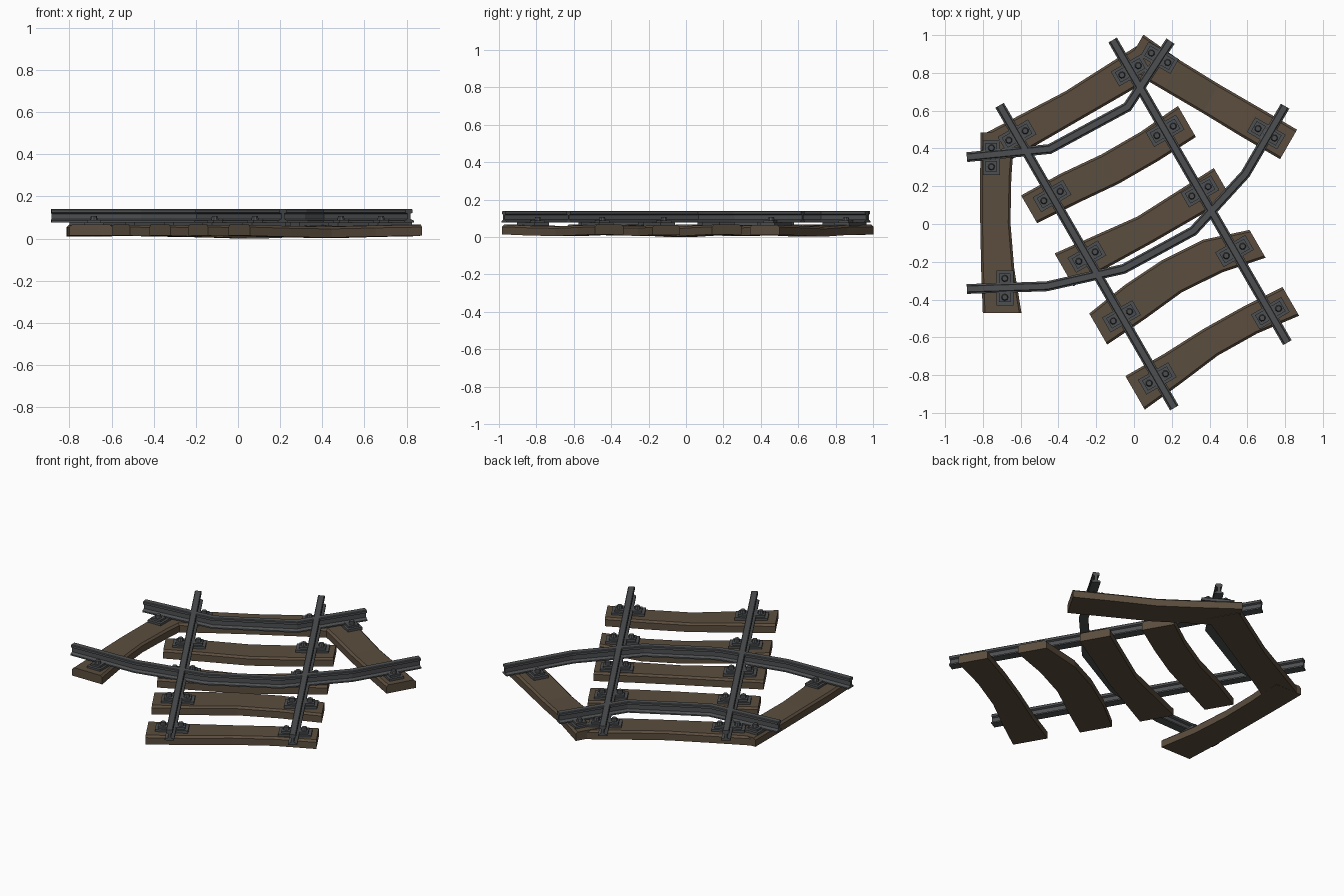
import bpy, bmesh, math
from mathutils import Vector, Matrix

if "Cube" in bpy.data.objects:
    bpy.data.objects.remove(bpy.data.objects["Cube"])


def material(name, rgb):
    m = bpy.data.materials.new(name)
    m.diffuse_color = (*rgb, 1)
    m.use_nodes = True
    m.node_tree.nodes["Principled BSDF"].inputs["Base Color"].default_value = m.diffuse_color
    return m


WOOD = material("weathered_wood", (0.105, 0.075, 0.048))
STEEL = material("dark_steel", (0.075, 0.078, 0.082))


def finish(name, bm, mat):
    bmesh.ops.recalc_face_normals(bm, faces=bm.faces)
    me = bpy.data.meshes.new(name)
    bm.to_mesh(me)
    bm.free()
    me.materials.append(mat)
    ob = bpy.data.objects.new(name, me)
    bpy.context.collection.objects.link(ob)
    return ob


def loft(name, rings, mat):
    bm = bmesh.new()
    rows = [[bm.verts.new(p) for p in r] for r in rings]
    n = len(rows[0])
    for a, b in zip(rows, rows[1:]):
        for i in range(n):
            j = (i + 1) % n
            bm.faces.new((a[i], a[j], b[j], b[i]))
    bm.faces.new(rows[0])
    bm.faces.new(rows[-1])
    return finish(name, bm, mat)


# I-shaped rail section, swept along a path with mitred joints
HALF = [(0.026, 0.077), (0.026, 0.085), (0.008, 0.093), (0.008, 0.118),
        (0.019, 0.123), (0.019, 0.136), (0.015, 0.14)]
SECTION = HALF + [(-x, z) for x, z in reversed(HALF)]


def rail(name, path):
    pts = [Vector(p) for p in path]
    dirs = [(b - a).normalized() for a, b in zip(pts, pts[1:])]
    rings = []
    for i, p in enumerate(pts):
        d0, d1 = dirs[max(i - 1, 0)], dirs[min(i, len(dirs) - 1)]
        t = (d0 + d1).normalized()
        side = Vector((t.y, -t.x)) / t.dot(d1)
        rings.append([(p.x + side.x * s, p.y + side.y * s, z) for s, z in SECTION])
    loft(name, rings, STEEL)


# warped, chamfered timber: offsets bend it sideways, sags lower its sections
def sleeper(name, centre, angle, offsets, widths, sags):
    place = Matrix.Translation((*centre, 0)) @ Matrix.Rotation(math.radians(angle), 4, 'Z')
    rings = []
    for k, (o, w, s) in enumerate(zip(offsets, widths, sags)):
        x, h = -0.478 + 0.239 * k, w / 2
        prof = [(-h, 0.014), (-h, 0.055), (-h + 0.012, 0.066),
                (h - 0.012, 0.066), (h, 0.055), (h, 0.014)]
        rings.append([place @ Vector((x, o + y, z - s)) for y, z in prof])
    loft(name, rings, WOOD)


# base plate, two clips and two bolts, joined in one mesh
def fastener(name, pos, angle):
    bm = bmesh.new()

    def box(x, z0, z1, sx, sy):
        m = Matrix.Translation((x, 0, (z0 + z1) / 2)) @ Matrix.Diagonal((sx, sy, z1 - z0, 1))
        bmesh.ops.create_cube(bm, size=1, matrix=m)

    box(0, 0.06, 0.077, 0.185, 0.09)
    for s in (-1, 1):
        box(s * 0.048, 0.076, 0.089, 0.055, 0.062)
        bmesh.ops.create_cone(bm, cap_ends=True, segments=8, radius1=0.019, radius2=0.014,
                              depth=0.02, matrix=Matrix.Translation((s * 0.05, 0, 0.097)))
    bm.transform(Matrix.Translation((*pos, 0)) @ Matrix.Rotation(math.radians(angle), 4, 'Z'))
    finish(name, bm, STEEL)


# straight track, laid at 60 degrees
U = Vector((math.cos(math.pi / 6), 0.5))
D = Vector((0.5, -math.cos(math.pi / 6)))
RAIL_U = (-0.302, 0.389)
for side, u in zip(("left", "right"), RAIL_U):
    rail("straight_rail_" + side, [U * u + D * -0.9, U * u + D * 0.95])

EVEN = (0.19, 0.18, 0.17, 0.18, 0.19)
STRAIGHT = [
    (-0.715, (0, -0.005, -0.01, -0.005, 0), EVEN, (0.004, 0.001, 0, 0.001, 0.003)),
    (-0.345, (0, -0.01, -0.03, -0.03, -0.015), (0.17, 0.18, 0.18, 0.18, 0.19), (0, 0.004, 0.008, 0.005, 0)),
    (0.025, (0, -0.015, -0.03, -0.025, -0.02), (0.2, 0.18, 0.16, 0.17, 0.18), (0, 0.007, 0.014, 0.006, 0)),
    (0.39, (0.003, 0.03, 0.05, 0.035, -0.028), (0.19, 0.21, 0.2, 0.2, 0.17), (0, 0.003, 0.006, 0.008, 0.003)),
    (0.77, (-0.007, 0.005, 0.025, 0.022, 0), (0.205, 0.18, 0.16, 0.16, 0.175), (0, 0.006, 0.009, 0.004, 0)),
]
for i, (d, offs, wid, sag) in enumerate(STRAIGHT, 1):
    sleeper(f"straight_sleeper_{i}", U * 0.036 + D * d, 30, offs, wid, sag)
    for side, u in zip(("left", "right"), RAIL_U):
        fastener(f"straight_fastener_{side}_{i}", U * u + D * d, 30)

# curved track crossing over it
rail("curved_rail_inner", [(-0.885, 0.354), (-0.446, 0.397), (-0.034, 0.62), (0.193, 0.968)])
rail("curved_rail_outer", [(-0.885, -0.344), (-0.462, -0.33), (-0.055, -0.238),
                           (0.314, -0.037), (0.59, 0.265), (0.8, 0.624)])
sleeper("curved_sleeper_left", (-0.72, 0.006), -90, (-0.002, -0.012, -0.014, -0.002, 0.022),
        (0.18, 0.165, 0.16, 0.175, 0.205), (0.004, 0.002, 0, 0.002, 0))
V, W = Vector((U.x, -0.5)), Vector((0.5, U.x))
sleeper("curved_sleeper_right", V * 0.02 + W * 0.778, -30, (0.015, 0.004, 0, -0.003, -0.004),
        (0.2, 0.18, 0.175, 0.18, 0.18), (0, 0.003, 0.012, 0.006, 0.002))
for name, pos, ang in [("left_inner", (-0.755, 0.353), 90), ("left_outer", (-0.684, -0.338), 90),
                       ("right_inner", (0.135, 0.88), -30), ("right_outer", (0.7, 0.48), -30)]:
    fastener("curved_fastener_" + name, pos, ang)
